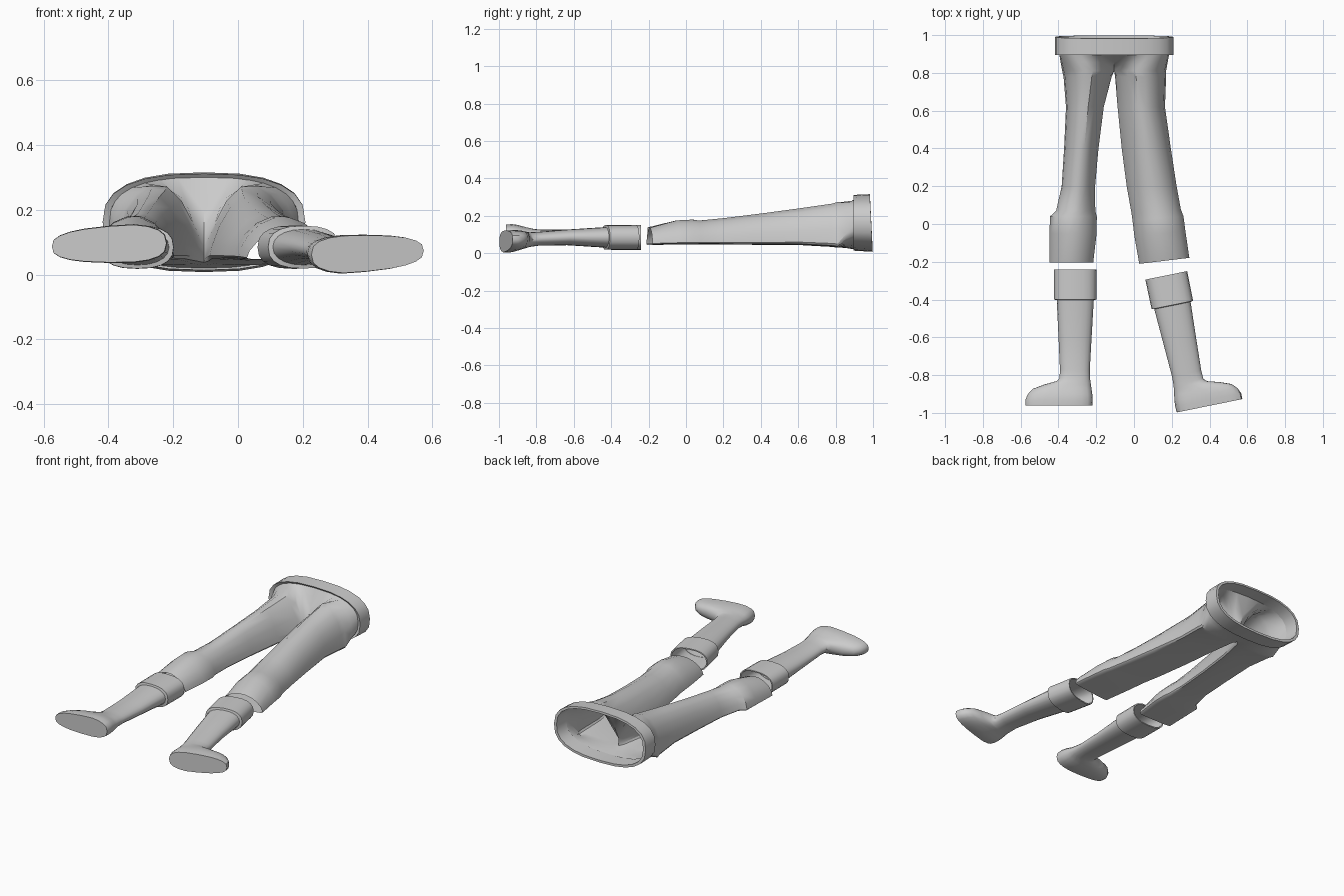
import bpy, bmesh, math
from mathutils import Vector, Matrix

if "Cube" in bpy.data.objects:
    bpy.data.objects.remove(bpy.data.objects["Cube"])


def power(v, e):
    return math.copysign(abs(v) ** e, v)


def finish(name, bm, angle=38):
    bmesh.ops.remove_doubles(bm, verts=bm.verts, dist=0.0005)
    bmesh.ops.recalc_face_normals(bm, faces=bm.faces)
    mesh = bpy.data.meshes.new(name)
    bm.to_mesh(mesh)
    bm.free()
    ob = bpy.data.objects.new(name, mesh)
    bpy.context.collection.objects.link(ob)
    bpy.ops.object.select_all(action='DESELECT')
    ob.select_set(True)
    bpy.context.view_layer.objects.active = ob
    bpy.ops.object.shade_smooth_by_angle(angle=math.radians(angle))
    return ob


def loft(bm, rings, closed=True, cap=False):
    rows = [[bm.verts.new(p) for p in ring] for ring in rings]
    n = len(rows[0])
    for a, b in zip(rows, rows[1:]):
        for i in range(n if closed else n - 1):
            j = (i + 1) % n
            bm.faces.new((a[i], a[j], b[j], b[i]))
    if cap:
        bm.faces.new(rows[-1])


MID = -0.105          # centre line of the trousers
ARC = 17              # points of a half section, without the inseam point


def waist_point(t, y, hw, zb, zt, lean=0.0):
    z = (zb + zt) / 2 + (zt - zb) / 2 * power(math.sin(t), 0.78)
    return Vector((MID + hw * power(math.cos(t), 0.78), y - lean * (z - zb), z))


def leg_ring(side, y, inner, outer, zb, zt, slope=0.0, crotch=False):
    # peaked top, sloping inseam side, flat back with crisp edges
    cx, hw, zm = (inner + outer) / 2, abs(outer - inner) / 2, zb + 0.08 * (zt - zb)
    thigh = max(0.0, min(1.0, y / 0.8))
    ring = []
    for k in range(ARC + 1):
        t = math.radians(160 - 20 * k)
        c, s = math.cos(t), math.sin(t)
        e = 1.3 + 0.4 * thigh if c < -0.01 else 1.15 - 0.25 * thigh ** 3
        z = zm + (zt - zm) * abs(s) ** e if s > 0 else zm - (zm - zb) * abs(s) ** 0.5
        x = cx + side * hw * c
        if crotch and k in (0, ARC - 1, ARC):
            x = MID
        ring.append(Vector((x, y + slope * (x - cx), z)))
    return ring


# Trousers: two legs that merge at the crotch into an open waist
LEGS = {
    -1: [(0.78, -0.118, -0.373, 0.034, 0.268), (0.62, -0.16, -0.36, 0.043, 0.245),
         (0.4, -0.188, -0.37, 0.045, 0.215), (0.2, -0.206, -0.383, 0.047, 0.19),
         (0.07, -0.205, -0.412, 0.048, 0.177), (0.04, -0.197, -0.445, 0.046, 0.182),
         (-0.05, -0.198, -0.447, 0.046, 0.178), (-0.205, -0.216, -0.447, 0.045, 0.14)],
    1: [(0.78, -0.1, 0.17, 0.034, 0.268), (0.62, -0.087, 0.164, 0.043, 0.245),
        (0.4, -0.065, 0.195, 0.045, 0.215), (0.2, -0.038, 0.225, 0.047, 0.19, 0.03),
        (0.07, -0.014, 0.248, 0.048, 0.177, 0.06), (0.03, -0.008, 0.262, 0.046, 0.182, 0.08),
        (-0.05, 0.002, 0.272, 0.046, 0.178, 0.1), (-0.195, 0.028, 0.293, 0.045, 0.138, 0.12)],
}
bm = bmesh.new()
for side, specs in LEGS.items():
    crotch = leg_ring(side, 0.81, MID, MID + side * 0.275, 0.03, 0.277, crotch=True)
    loft(bm, [crotch] + [leg_ring(side, *s) for s in specs])
    waist = []
    for k in range(ARC):
        t = math.pi / 2 - math.pi * k / (ARC - 1)
        p = waist_point(t, 0.905, 0.292, 0.02, 0.302)
        p.x = MID + side * (p.x - MID)
        if k in (0, ARC - 1):
            p.x = MID
        waist.append(p)
    between = [a.lerp(b, 0.5) for a, b in zip(crotch, waist)]
    loft(bm, [crotch[:ARC], between, waist], closed=False)
finish("trousers", bm)

# Waistband: a leaning hollow band
bm = bmesh.new()
profile = [(0.905, 0.292, 0.022, 0.3), (0.895, 0.313, 0.014, 0.312),
           (0.998, 0.313, 0.008, 0.316), (0.998, 0.296, 0.022, 0.304),
           (0.905, 0.29, 0.024, 0.298)]
loft(bm, [[waist_point(math.tau * i / 24, *p, lean=0.05 if p[0] > 0.95 else 0)
           for i in range(24)] for p in profile])
finish("waistband", bm)


# Boots: folded cuff, tapering shaft, foot with flat sole
def boot(name, origin, toe_dir, angle, foot_z, tilt):
    # distance down, heel edge, toe edge, half depth, squareness
    rows = [(0.16, -0.098, 0.098, 0.055, 0.9), (0.0, -0.106, 0.106, 0.06, 0.8),
            (0.0, -0.113, 0.113, 0.067, 0.8), (0.16, -0.112, 0.112, 0.066, 0.8),
            (0.163, -0.098, 0.098, 0.055, 0.9), (0.37, -0.086, 0.088, 0.042, 0.95),
            (0.53, -0.077, 0.081, 0.037, 0.95), (0.575, -0.078, 0.083, 0.039, 0.9),
            (0.592, -0.08, 0.1, 0.042, 0.9), (0.61, -0.083, 0.165, 0.047, 0.9),
            (0.633, -0.086, 0.225, 0.053, 0.8), (0.66, -0.09, 0.25, 0.059, 0.75),
            (0.69, -0.092, 0.264, 0.062, 0.72), (0.722, -0.09, 0.264, 0.06, 0.72)]
    rot = Matrix.Rotation(math.radians(angle), 3, 'Z')
    rings = []
    for d, heel, toe, hz, e in rows:
        ring = []
        drop = max(0.0, min(1.0, (d - 0.45) / 0.24))
        zc = 0.085 + (foot_z - 0.085) * drop
        for i in range(20):
            t = math.tau * i / 20
            u = (heel + toe) / 2 + (toe - heel) / 2 * power(math.cos(t), e)
            foot = max(0.0, min(1.0, u / 0.26)) if d > 0.6 else 0.0
            z = zc + hz * (1 - 0.22 * foot) * power(math.sin(t), e) + tilt * foot
            ring.append(rot @ Vector((toe_dir * u, -d, 0)) + Vector((*origin, z)))
        rings.append(ring)
    bm = bmesh.new()
    loft(bm, rings, cap=True)
    finish(name, bm)


boot("left_boot", (-0.311, -0.24), -1, 0, 0.097, -0.01)
boot("right_boot", (0.171, -0.272), 1, 11.5, 0.062, 0.012)
